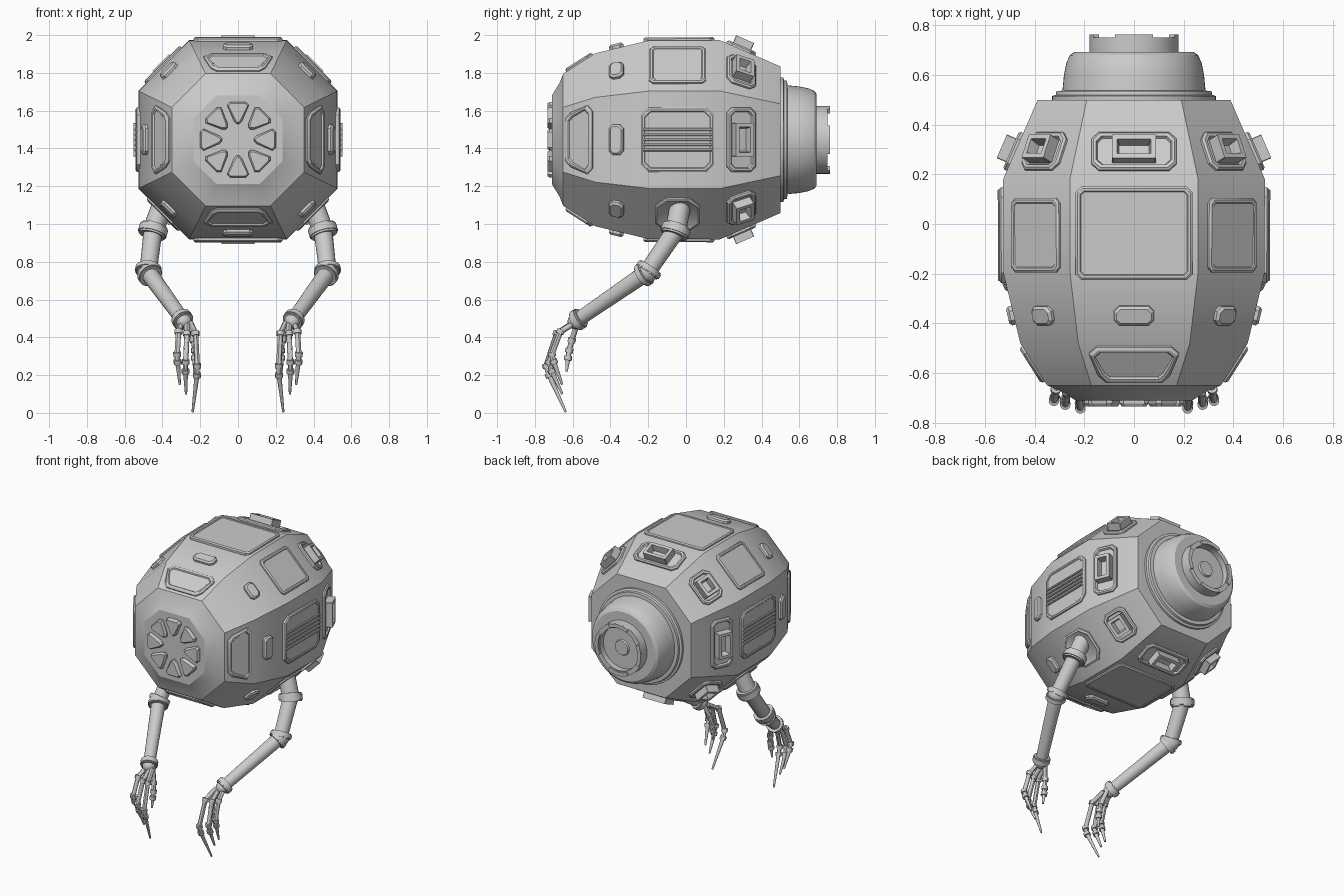
import bpy, bmesh
from math import pi, cos, sin, sqrt
from mathutils import Vector

if "Cube" in bpy.data.objects:
    bpy.data.objects.remove(bpy.data.objects["Cube"])

CZ = 1.446                      # height of the barrel axis
K = 0.49                        # half width of a main face / its distance
DIAG = (1 + K) / sqrt(2)        # distance factor of diagonal faces
HULL = [(-.71, .235), (-.67, .30), (-.65, .35), (-.48, .458), (-.2, .525), (.18, .527), (.5, .388)]


def finish(name, bm):
    bmesh.ops.recalc_face_normals(bm, faces=bm.faces)
    me = bpy.data.meshes.new(name)
    bm.to_mesh(me)
    bm.free()
    ob = bpy.data.objects.new(name, me)
    bpy.context.collection.objects.link(ob)
    return ob


def skin(bm, loops):
    """Join successive closed loops of points and cap both ends."""
    rows = [[bm.verts.new(p) for p in lp] for lp in loops]
    n = len(rows[0])
    for a, b in zip(rows, rows[1:]):
        for i in range(n):
            bm.faces.new((a[i], a[(i + 1) % n], b[(i + 1) % n], b[i]))
    bm.faces.new(rows[0])
    bm.faces.new(rows[-1])


def radius(y):
    for (y0, r0), (y1, r1) in zip(HULL, HULL[1:]):
        if y <= y1:
            return r0 + (r1 - r0) * (y - y0) / (y1 - y0)
    return HULL[-1][1]


def face_frame(i, y, h):
    """Frame on hull face i (45 degree steps, 0 = right, 2 = top)."""
    a, f = i * pi / 4, DIAG if i % 2 else 1
    rad, Y = Vector((cos(a), 0, sin(a))), Vector((0, 1, 0))
    r0, r1 = radius(y - h) * f, radius(y + h) * f
    s = (r1 - r0) / (2 * h)
    o = Vector((0, y, CZ)) + rad * (r0 + r1) / 2
    return o, Vector((-sin(a), 0, cos(a))), (Y + rad * s).normalized(), (rad - Y * s).normalized()


def plate(bm, frame, w1, w2, h, c, levels):
    """Chamfered trapezoid built up through (inset, height) levels."""
    o, u, v, n = frame
    loops = []
    for ins, z in levels:
        a, b, k, e = w1 - ins, w2 - ins, h - ins, max(c - .4 * ins, .002)
        pts = [(e - a, -k), (a - e, -k), (a, e - k), (b, k - e), (b - e, k), (e - b, k), (-b, k - e), (-a, e - k)]
        loops.append([o + u * x + v * y + n * z for x, y in pts])
    skin(bm, loops)


def lathe(bm, prof, n=64):
    skin(bm, [[(r * cos(2 * pi * i / n), y, CZ + r * sin(2 * pi * i / n)) for i in range(n)] for y, r in prof])


def tube(bm, p, q, r1, r2=None, n=20):
    p, q = Vector(p), Vector(q)
    r2 = r1 if r2 is None else r2
    rot = Vector((0, 0, 1)).rotation_difference(q - p)
    skin(bm, [[c + rot @ Vector((r * cos(2 * pi * i / n), r * sin(2 * pi * i / n), 0)) for i in range(n)]
              for c, r in ((p, r1), (q, r2))])


def collar(bm, c, d, r, w):
    """Rounded ring centred on c along direction d."""
    c, d = Vector(c), Vector(d).normalized()
    tube(bm, c - d * w, c + d * w, r * .92)
    tube(bm, c - d * w * .65, c + d * w * .65, r)


def ball(bm, c, r):
    ret = bmesh.ops.create_uvsphere(bm, u_segments=16, v_segments=10, radius=r)
    bmesh.ops.translate(bm, verts=ret['verts'], vec=c)


# octagonal barrel hull
bm = bmesh.new()
corners = [(1, -K), (1, K), (K, 1), (-K, 1), (-1, K), (-1, -K), (-K, -1), (K, -1)]
skin(bm, [[(x * r, y, CZ + z * r) for x, z in corners] for y, r in HULL])
finish("hull", bm)

# eight wedge blades on the nose
bm = bmesh.new()
for i in range(8):
    a = i * pi / 4
    rad = Vector((cos(a), 0, sin(a)))
    fr = (Vector((0, -.71, CZ)) + rad * .142, Vector((-sin(a), 0, cos(a))), rad, Vector((0, -1, 0)))
    plate(bm, fr, .022, .058, .058, .016, [(0, -.01), (0, .012), (.008, .024)])
finish("nose_blades", bm)

# rear docking collar with dome and hollow tube
bm = bmesh.new()
lathe(bm, [(.48, .33), (.515, .33), (.52, .315), (.535, .312), (.537, .288), (.6, .282), (.65, .272), (.68, .258),
           (.692, .24), (.692, .18), (.75, .18), (.75, .148), (.71, .148), (.71, .055), (.722, .05), (.722, .01)])
finish("rear_collar", bm)

# raised arc tabs on the tube rim
bm = bmesh.new()
for q in range(4):
    angs = [q * pi / 2 + (j - 4) * .11 for j in range(9)]
    ring = [(r, a) for r, seq in ((.18, angs), (.155, angs[::-1])) for a in seq]
    skin(bm, [[(r * cos(a), y, CZ + r * sin(a)) for r, a in ring] for y in (.74, .763)])
finish("rim_tabs", bm)

# hull fittings on all eight faces
panels, vents, scoops, pads, windows, slats, sockets = [bmesh.new() for _ in range(7)]
RIM = [(0, -.02), (0, .008), (.01, .016), (.02, .016), (.026, .008)]
SLAB = [(0, -.025), (0, .009), (.008, .016), (.018, .016), (.022, .012)]
for i in range(8):
    main, side = i % 2 == 0, i in (0, 4)
    # service panels, or arm sockets on the lower diagonals
    if i in (5, 7):
        plate(sockets, face_frame(i, -.045, .1), .12, .12, .12, .055,
              [(0, -.02), (0, .008), (.012, .014), (.03, .004)])
    elif side:
        plate(panels, face_frame(i, -.045, .15), .17, .17, .193, .04, SLAB)
        o, u, v, n = face_frame(i, -.045, .15)
        for k in range(5):
            plate(slats, (o + u * (k - 2) * .027, u, v, n), .007, .007, .185, .003, [(0, 0), (0, .018), (.003, .022)])
    elif main:
        plate(panels, face_frame(i, -.037, .15), .235, .235, .188, .022, SLAB)
    else:
        plate(panels, face_frame(i, -.045, .14), .135, .135, .15, .02, SLAB)
    # vent frame with hollow scoop
    w, sw = (.172, .088) if main else (.105, .062)
    fr = face_frame(i, .29, .07)
    plate(vents, fr, w, w, .083, .03, [(0, -.02), (0, .01), (.008, .018), (.02, .018), (.026, .006)])
    plate(scoops, fr, sw, sw, .052, .003, [(0, -.02), (0, .058), (.02, .058), (.028, .012)])
    # small rounded pad
    w = .08 if main else .055
    plate(pads, face_frame(i, -.367, .03), w, w, .039, .02, [(0, -.02), (0, .014), (.01, .024)])
    # tapered window toward the nose
    if main:
        plate(windows, face_frame(i, -.563, .07), .145, .182, .084, .032, RIM)
for name, b in (("service_panels", panels), ("vent_frames", vents), ("vent_scoops", scoops), ("small_pads", pads),
                ("nose_windows", windows), ("side_slats", slats), ("arm_sockets", sockets)):
    finish(name, b)

# arms and hands, mirrored left and right
FINGERS = [
    [(.25, -.60, .475), (.225, -.685, .42), (.216, -.74, .25), (.217, -.725, .20), (.24, -.637, .005)],
    [(.27, -.60, .475), (.27, -.675, .42), (.277, -.725, .27), (.278, -.71, .22), (.275, -.655, .10)],
    [(.30, -.59, .475), (.315, -.665, .43), (.322, -.71, .31), (.32, -.70, .27), (.308, -.655, .15)],
    [(.26, -.575, .475), (.235, -.605, .385), (.228, -.618, .33), (.228, -.625, .29), (.232, -.632, .22)],
]
for s, side in ((1, "right"), (-1, "left")):
    m = lambda p: Vector((p[0] * s, p[1], p[2]))
    root, sh, el, wr = m((.40, -.03, 1.10)), m((.45, -.055, .965)), m((.476, -.205, .745)), m((.295, -.57, .495))
    bm = bmesh.new()
    ball(bm, root, .058)
    tube(bm, root, sh, .056)
    collar(bm, sh, sh - root + (el - sh) * .3, .078, .028)
    ball(bm, sh, .055)
    tube(bm, sh, el, .05, .046)
    ball(bm, el, .058)
    up, low = (el - sh).normalized(), (wr - el).normalized()
    collar(bm, el - up * .015, up, .07, .018)
    collar(bm, el + low * .022, low, .066, .018)
    tube(bm, el, wr, .046, .038)
    collar(bm, wr, low, .057, .022)
    ball(bm, wr + low * .02, .042)
    finish(side + "_arm", bm)

    bm = bmesh.new()
    for f in FINGERS:
        p = [m(q) for q in f]
        for j, (a, b) in enumerate(zip(p, p[1:])):
            r = (.015, .0145, .014, .0135)[j]
            tube(bm, a, b, r, .006 if j == 3 else r, 12)
            if j:
                d = (b - a).normalized()
                tube(bm, a - d * .012, a + d * .012, .021, n=12)
    finish(side + "_hand", bm)

# smooth round parts while keeping hard edges
for ob in bpy.context.collection.objects:
    ob.select_set(True)
    bpy.context.view_layer.objects.active = ob
bpy.ops.object.shade_smooth_by_angle(angle=pi / 6)
